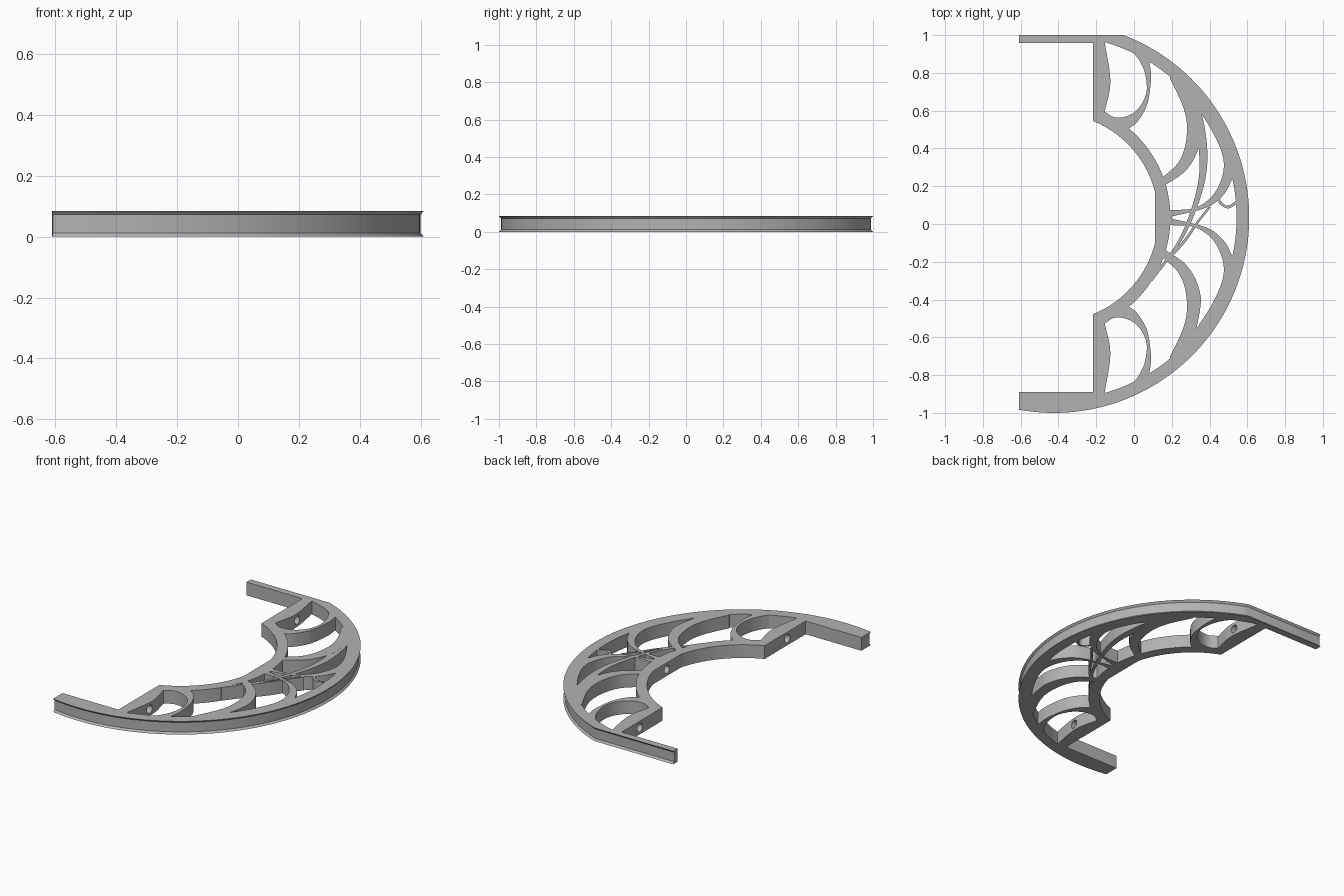
import bpy, bmesh, math
from mathutils import Vector

if "Cube" in bpy.data.objects:
    bpy.data.objects.remove(bpy.data.objects["Cube"])

CX, CY, R, H = -0.424, 0.034, 1.034, 0.084   # rim centre, rim radius, height
RIM, RING, BORE = 0.967, 0.617, 0.552        # inner rim, hub ring outside, hub ring inside

grey = bpy.data.materials.new("plain_grey")
grey.diffuse_color = (0.45, 0.45, 0.45, 1)
grey.use_nodes = True
grey.node_tree.nodes["Principled BSDF"].inputs["Base Color"].default_value = grey.diffuse_color


def arc(r, v0, v1, n=16):
    """Arc about the rim centre between two heights v above the centre line."""
    a0, a1 = math.asin(v0 / r), math.asin(v1 / r)
    return [(CX + r * math.cos(a0 + (a1 - a0) * i / n),
             r * math.sin(a0 + (a1 - a0) * i / n)) for i in range(n + 1)]


def smooth(pts, n=6):
    """Flowing curve through a few points."""
    p = [Vector(q) for q in pts]
    p = [2 * p[0] - p[1]] + p + [2 * p[-1] - p[-2]]
    out = []
    for a, b, c, d in zip(p, p[1:], p[2:], p[3:]):
        for i in range(n):
            t = i / n
            out.append(tuple(0.5 * (2 * b + (c - a) * t + (2 * a - 5 * b + 4 * c - d) * t * t
                                    + (3 * b - a - 3 * c + d) * t ** 3)))
    return out + [tuple(pts[-1])]


def mirror(pts):
    return [(x, -v) for x, v in pts]


def plate(name, loops, height):
    """Flat plate from closed loops; inner loops become openings."""
    cu = bpy.data.curves.new(name, 'CURVE')
    cu.dimensions, cu.fill_mode, cu.extrude = '2D', 'BOTH', height / 2
    for loop in loops:
        clean = [p for i, p in enumerate(loop)
                 if (Vector(p) - Vector(loop[i - 1])).length > 1e-4]
        sp = cu.splines.new('POLY')
        sp.points.add(len(clean) - 1)
        for q, (x, v) in zip(sp.points, clean):
            q.co = (x, v + CY, 0, 1)
        sp.use_cyclic_u = True
    tmp = bpy.data.objects.new(name + "_curve", cu)
    bpy.context.collection.objects.link(tmp)
    dg = bpy.context.evaluated_depsgraph_get()
    me = bpy.data.meshes.new_from_object(tmp.evaluated_get(dg))
    bpy.data.objects.remove(tmp)
    me.name = name
    me.materials.clear()
    me.materials.append(grey)
    bm = bmesh.new()
    bm.from_mesh(me)
    bmesh.ops.translate(bm, verts=bm.verts, vec=(0, 0, H / 2))
    bmesh.ops.remove_doubles(bm, verts=bm.verts, dist=1e-5)
    bmesh.ops.recalc_face_normals(bm, faces=bm.faces)
    bm.to_mesh(me)
    bm.free()
    ob = bpy.data.objects.new(name, me)
    bpy.context.collection.objects.link(ob)
    return ob


def shade(ob):
    bpy.ops.object.select_all(action='DESELECT')
    ob.select_set(True)
    bpy.context.view_layer.objects.active = ob
    bpy.ops.object.shade_smooth_by_angle(angle=math.radians(30))


# Outline: bars, rim arc, stepped inner side with hub ring
top = 1 - CY
end = math.asin(top / R)
low = -math.pi / 2 - math.asin((-0.61 - CX) / -R)
outer = [(CX + R * math.cos(end + (low - end) * i / 80),
          R * math.sin(end + (low - end) * i / 80)) for i in range(81)]
bore = arc(BORE, 0.512, 0.138, 14)
outline = ([(-0.61, top)] + outer + [(-0.61, -0.923), (-0.218, -0.923)]
           + mirror(bore) + bore[::-1] + [(-0.218, 0.923), (-0.61, 0.923)])

# Openings between the curved spokes
end_opening = (smooth([(-.155, .928), (-.125, .72), (-.155, .56)])
               + smooth([(-.155, .56), (-.10, .53), (-.03, .54), (.03, .585), (.066, .665),
                         (.06, .755), (.035, .82), (.002, .868)]) + arc(RIM, .868, .926, 6))
wide_opening = (smooth([(.082, .825), (.09, .735), (.07, .6), (.02, .51), (-.025, .473)])
                + arc(RING, .473, .215)
                + smooth([(.155, .215), (.23, .285), (.27, .375), (.28, .495),
                          (.255, .6), (.19, .737)]) + arc(RIM, .745, .822, 6))
side_opening = (arc(RING, .175, .04, 6)
                + smooth([(.193, .04), (.32, .05), (.415, .115), (.468, .22), (.47, .325),
                          (.415, .455), (.33, .59)])
                + smooth([(.33, .59), (.352, .47), (.35, .4), (.32, .315), (.265, .24),
                          (.171, .175)]))
tip = smooth([(.2, .006), (.345, .04), (.425, .075), (.485, .135), (.52, .205)])
tip_opening = tip + arc(RIM, .205, -.205, 16) + mirror(tip)[::-1]

loops = [outline, tip_opening]
for o in (end_opening, wide_opening, side_opening):
    loops += [o, mirror(o)]
frame = plate("half_wheel_frame", loops, H)

# Shallow groove around the outside of the rim
bm = bmesh.new()
bm.from_mesh(frame.data)
for z in (0.012, H - 0.012):
    bmesh.ops.bisect_plane(bm, geom=bm.verts[:] + bm.edges[:] + bm.faces[:],
                           plane_co=(0, 0, z), plane_no=(0, 0, 1))
for v in bm.verts:
    if 0.005 < v.co.z < H - 0.005:
        d = Vector((v.co.x - CX, v.co.y - CY, 0))
        if v.co.y > 0.999:
            v.co.y -= 0.011
        elif d.length > R - 0.004:
            v.co -= d.normalized() * 0.011
bm.to_mesh(frame.data)
bm.free()

# Round drillings through the inner walls
for x, v, depth in ((-0.18, 0.74, 0.2), (-0.18, -0.74, 0.2), (0.15, 0, 0.16)):
    bpy.ops.mesh.primitive_cylinder_add(vertices=24, radius=0.026, depth=depth,
                                        location=(x, v + CY, H / 2),
                                        rotation=(0, math.pi / 2, 0))
    cutter = bpy.context.object
    cutter.name, cutter.hide_render = "drill_cutter", True
    cutter.data.materials.append(grey)
    mod = frame.modifiers.new("drilling", 'BOOLEAN')
    mod.operation, mod.solver, mod.object = 'DIFFERENCE', 'EXACT', cutter
    bpy.context.view_layer.objects.active = frame
    bpy.ops.object.modifier_apply(modifier=mod.name)
    bpy.data.objects.remove(cutter)
shade(frame)


# Thin curved ribs crossing the openings
def rib(name, pts):
    """pts: x, y, width along the rib."""
    c = [Vector(p) for p in smooth(pts)]
    left, right = [], []
    for i, p in enumerate(c):
        t = (c[min(i + 1, len(c) - 1)] - c[max(i - 1, 0)]).to_2d().normalized()
        n = Vector((-t.y, t.x)) * p.z / 2
        q = p.to_2d() - Vector((0, CY))
        left.append(tuple(q + n))
        right.append(tuple(q - n))
    shade(plate(name, [left + right[::-1]], H - 0.001))


rib("long_rib", [(.27, .70, .05), (.335, .58, .045), (.365, .40, .045), (.36, .24, .035),
                 (.31, .06, .025), (.23, -.11, .016), (.09, -.30, .014)])
rib("short_rib", [(.40, .09, .012), (.33, .0, .012), (.26, -.10, .014), (.13, -.24, .014)])
rib("tip_rib", [(.44, .14, .014), (.465, .105, .014), (.50, .09, .014), (.55, .12, .014)])
